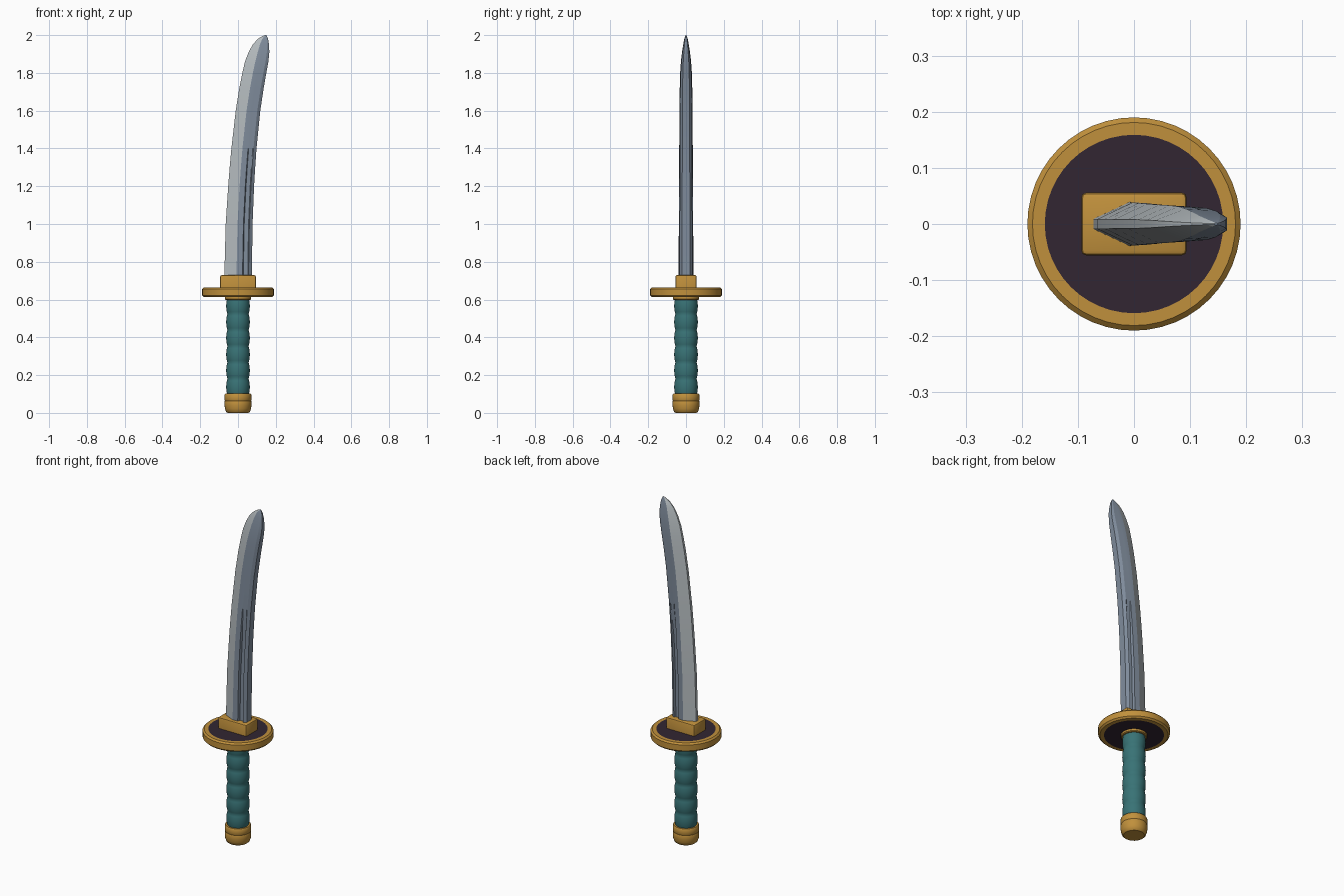
import bpy, bmesh, math

if "Cube" in bpy.data.objects:
    bpy.data.objects.remove(bpy.data.objects["Cube"])


def material(name, rgb):
    m = bpy.data.materials.new(name)
    m.diffuse_color = (*rgb, 1)
    m.use_nodes = True
    m.node_tree.nodes["Principled BSDF"].inputs["Base Color"].default_value = m.diffuse_color
    return m


GOLD = material("gold", (0.53, 0.28, 0.045))
TEAL = material("teal_grip", (0.04, 0.17, 0.18))
DARK = material("dark_plum", (0.032, 0.019, 0.032))
STEEL = material("blue_steel", (0.22, 0.27, 0.34))
EDGE = material("bright_steel", (0.46, 0.50, 0.52))


def finish(name, bm, mats, angle):
    bmesh.ops.recalc_face_normals(bm, faces=bm.faces)
    me = bpy.data.meshes.new(name)
    bm.to_mesh(me)
    bm.free()
    for m in mats:
        me.materials.append(m)
    ob = bpy.data.objects.new(name, me)
    bpy.context.collection.objects.link(ob)
    bpy.ops.object.select_all(action='DESELECT')
    ob.select_set(True)
    bpy.context.view_layer.objects.active = ob
    bpy.ops.object.shade_smooth_by_angle(angle=math.radians(angle))
    return ob


def loft(bm, rings):
    """Skin closed rings of points and cap both ends."""
    vs = [[bm.verts.new(p) for p in r] for r in rings]
    n = len(vs[0])
    for a, b in zip(vs, vs[1:]):
        for i in range(n):
            j = (i + 1) % n
            bm.faces.new((a[i], a[j], b[j], b[i]))
    bm.faces.new(vs[0][::-1])
    bm.faces.new(vs[-1])


def lathe(name, profile, mats, seg=40, angle=35, rule=None):
    bm = bmesh.new()
    loft(bm, [[(r * math.cos(2 * math.pi * i / seg), r * math.sin(2 * math.pi * i / seg), z)
               for i in range(seg)] for r, z in profile])
    if rule:
        for f in bm.faces:
            f.material_index = rule(f)
    return finish(name, bm, mats, angle)


# pommel with rounded base
lathe("pommel", [(0.056, 0), (0.063, 0.006), (0.069, 0.022), (0.071, 0.04), (0.071, 0.06),
                 (0.069, 0.064), (0.071, 0.068), (0.071, 0.096), (0.067, 0.102)], [GOLD], 32)

# wrapped grip with shallow swells
waves, steps = 6, 8
grip = []
for k in range(waves * steps + 1):
    u = k / (waves * steps)
    grip.append((0.056 + 0.0065 * abs(math.sin(math.pi * waves * u)) ** 0.8, 0.095 + 0.515 * u))
lathe("grip", grip, [TEAL], 32)

# ring between grip and guard
lathe("grip_ring", [(0.066, 0.598), (0.070, 0.602), (0.070, 0.62)], [GOLD], 32)

# round guard, dark field on both faces inside a gold rim
lathe("guard", [(0.05, 0.613), (0.159, 0.613), (0.181, 0.613), (0.190, 0.622), (0.190, 0.656),
                (0.181, 0.665), (0.159, 0.665), (0.05, 0.665)], [GOLD, DARK], 48, 30,
      lambda f: int(max(v.co.xy.length for v in f.verts) < 0.165))

# blade collar
bm = bmesh.new()
bmesh.ops.create_cube(bm, size=1)
for v in bm.verts:
    v.co = (v.co.x * 0.188, v.co.y * 0.112, 0.6945 + v.co.z * 0.071)
bmesh.ops.bevel(bm, geom=[e for e in bm.edges if max(v.co.z for v in e.verts) > 0.7],
                offset=0.009, segments=2, affect='EDGES', profile=0.5)
finish("blade_collar", bm, [GOLD], 30)

# blade: (height, cutting edge x, spine x, thickness factor)
stations = [(0.70, -0.073, 0.073, 1), (1.0, -0.065, 0.077, 0.98), (1.2, -0.052, 0.085, 0.96),
            (1.3, -0.044, 0.091, 0.94), (1.4, -0.035, 0.098, 0.92), (1.6, -0.012, 0.118, 0.88),
            (1.72, 0.007, 0.136, 0.85), (1.80, 0.023, 0.150, 0.80), (1.86, 0.037, 0.161, 0.69),
            (1.91, 0.056, 0.166, 0.54), (1.95, 0.078, 0.164, 0.38), (1.98, 0.105, 0.159, 0.23),
            (1.995, 0.130, 0.153, 0.11), (2.0, 0.143, 0.149, 0.05)]
# half section: (share of width, half thickness, groove depth)
section = [(0, 0.009, 0), (0.44, 0.039, 0), (0.66, 0.037, 0), (0.69, 0.036, 0.014),
           (0.85, 0.035, 0.014), (0.88, 0.034, 0), (1, 0.021, 0)]
rings = []
for z, x0, x1, k in stations:
    g = max(0, min(1, (1.4 - z) / 0.2))
    half = [(x0 + (x1 - x0) * t, (y - d * g) * k) for t, y, d in section]
    rings.append([(x, y, z) for x, y in half] + [(x, -y, z) for x, y in reversed(half)])
bm = bmesh.new()
loft(bm, rings)
# bright ground bevel on the two faces beside the cutting edge
n = 2 * len(section)
for idx, f in enumerate(bm.faces):
    if idx < n * (len(stations) - 1) and idx % n in (0, n - 2, n - 1):
        f.material_index = 1
finish("blade", bm, [STEEL, EDGE], 14)
